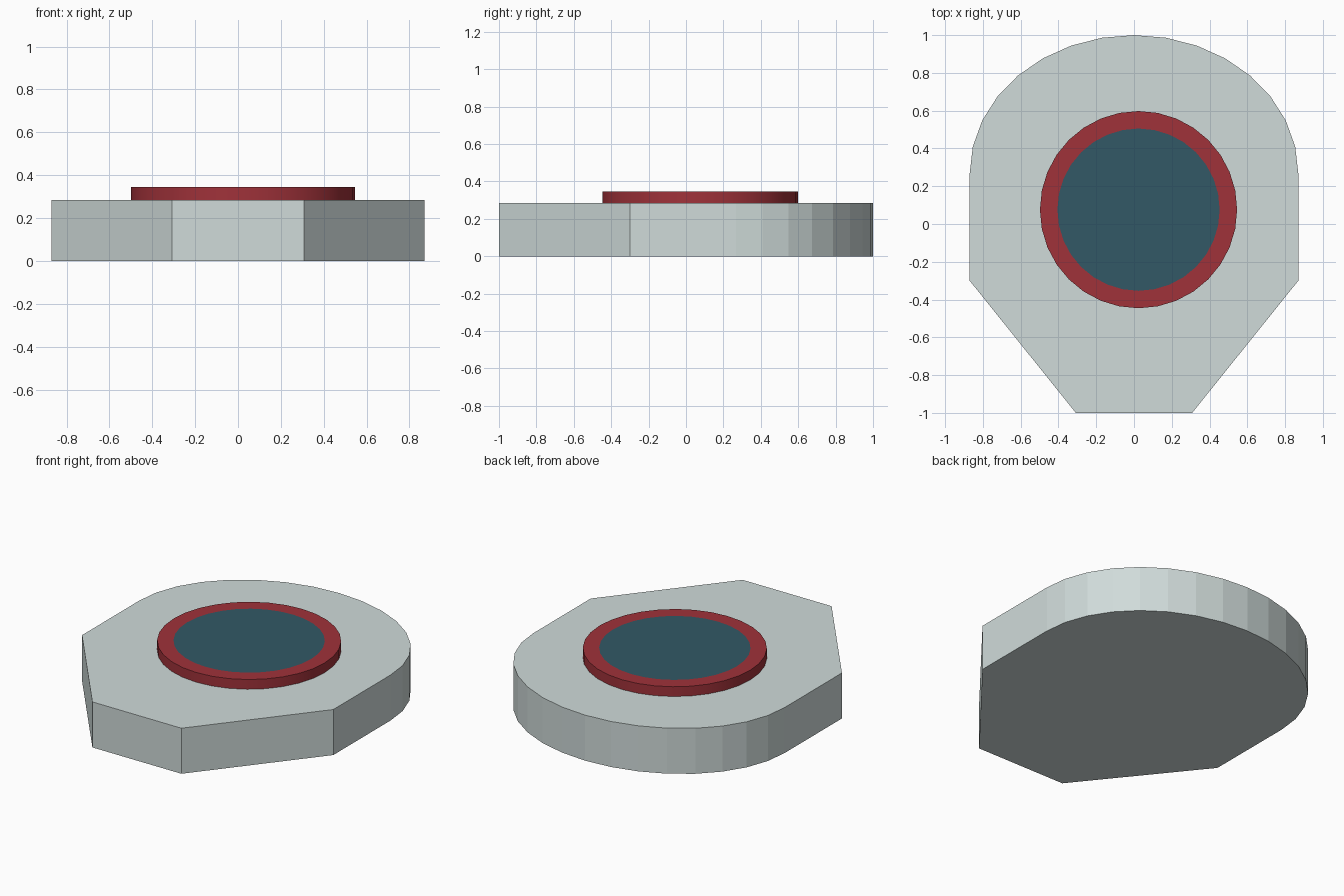
import bpy, bmesh
from math import sin, cos, radians, tau

if "Cube" in bpy.data.objects:
    bpy.data.objects.remove(bpy.data.objects["Cube"])


def material(name, rgb):
    m = bpy.data.materials.new(name)
    m.diffuse_color = (*rgb, 1)
    m.use_nodes = True
    m.node_tree.nodes["Principled BSDF"].inputs["Base Color"].default_value = m.diffuse_color
    return m


def prism(name, outline, z0, z1, mats, inset=0.0):
    """Extrude an outline; optionally inset the top face with the second material."""
    bm = bmesh.new()
    base = bm.faces.new([bm.verts.new((x, y, z0)) for x, y in outline])
    ext = bmesh.ops.extrude_face_region(bm, geom=[base], use_keep_orig=True)["geom"]
    for v in ext:
        if isinstance(v, bmesh.types.BMVert):
            v.co.z = z1
    top = next(f for f in ext if isinstance(f, bmesh.types.BMFace))
    if inset:
        bmesh.ops.inset_region(bm, faces=[top], thickness=inset, use_even_offset=True)
        top.material_index = 1
    bmesh.ops.recalc_face_normals(bm, faces=bm.faces[:])
    me = bpy.data.meshes.new(name)
    bm.to_mesh(me)
    bm.free()
    for m in mats:
        me.materials.append(m)
    ob = bpy.data.objects.new(name, me)
    bpy.context.collection.objects.link(ob)
    return ob


grey = material("pale_grey", (0.63, 0.71, 0.70))
red = material("red", (0.35, 0.032, 0.042))
teal = material("teal", (0.032, 0.098, 0.133))

# Base plate: rounded back in 16 facets, straight sides, tapered front
W, ARC_Y, ARC_H = 0.87, 0.267, 0.733
arc = [(W * cos(radians(11.25 * i)), ARC_Y + ARC_H * sin(radians(11.25 * i)))
       for i in range(17)]
outline = arc + [(-W, -0.3), (-0.308, -1), (0.308, -1), (W, -0.3)]
prism("base_plate", outline, 0, 0.285, [grey])

# Round button: red rim with a flush teal centre, slightly off centre
circle = [(0.024 + 0.522 * cos(tau * i / 32), 0.076 + 0.522 * sin(tau * i / 32))
          for i in range(32)]
button = prism("round_button", circle, 0.28, 0.346, [red, teal], inset=0.092)

# Smooth button wall, crisp top edge
bpy.context.view_layer.objects.active = button
button.select_set(True)
bpy.ops.object.shade_smooth_by_angle(angle=radians(30))
